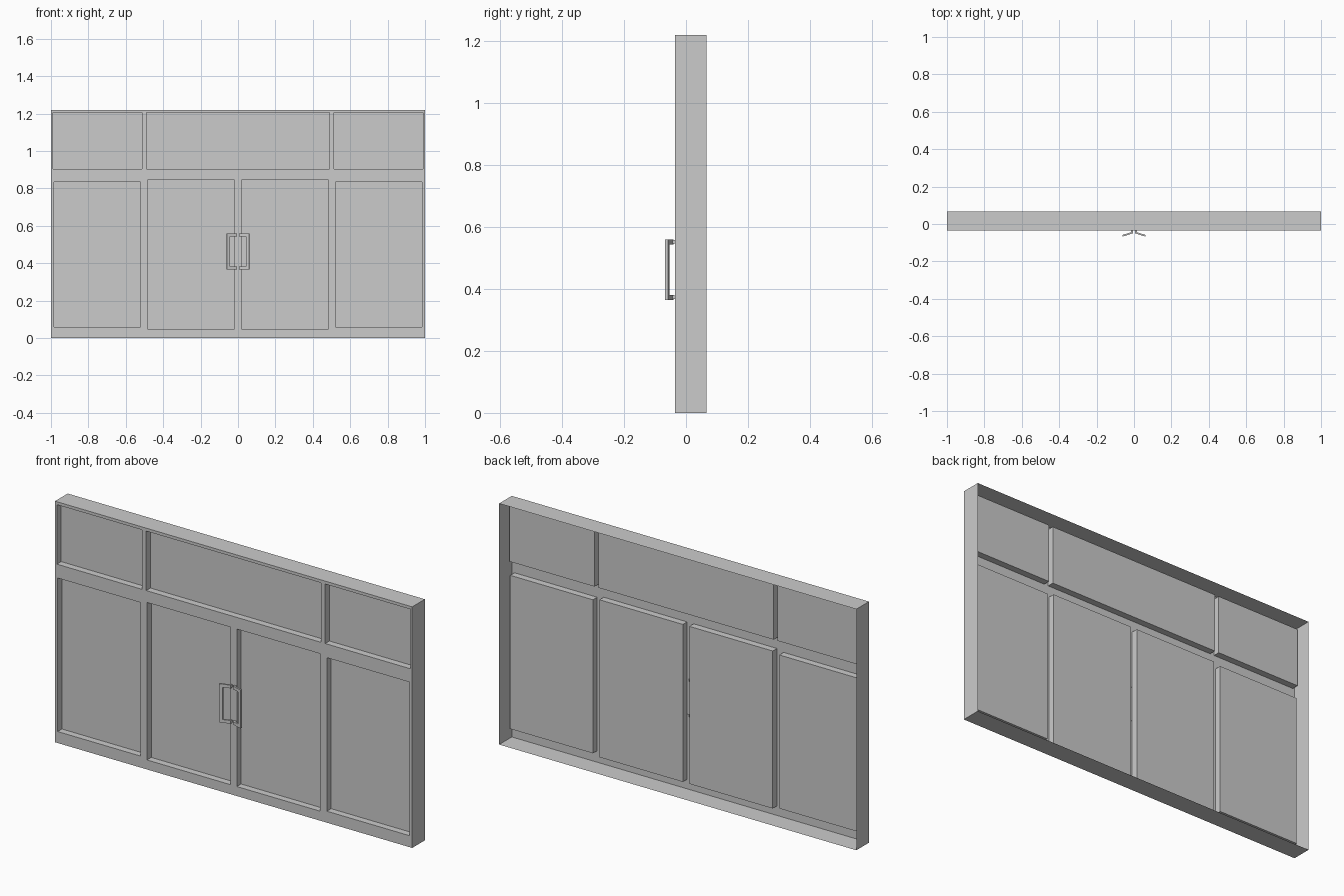
import bpy, bmesh

if "Cube" in bpy.data.objects:
    bpy.data.objects.remove(bpy.data.objects["Cube"])

FRONT, BACK, PANE = -0.035, 0.066, -0.001
HEIGHT = 1.22
OUTER = (-1.0, 1.0, 0.0, HEIGHT)

# openings: x0, x1, z0, z1
top_lights = [(-0.99, -0.513, 0.904, 1.205), (-0.49, 0.49, 0.904, 1.205), (0.513, 0.99, 0.904, 1.205)]
side_windows = [(-0.985, -0.522, 0.058, 0.835), (0.522, 0.985, 0.058, 0.835)]
doors = [(-0.485, -0.018, 0.048, 0.845), (0.018, 0.485, 0.048, 0.845)]
openings = top_lights + side_windows + doors


def finish(name, bm):
    bmesh.ops.remove_doubles(bm, verts=bm.verts, dist=1e-5)
    mesh = bpy.data.meshes.new(name)
    bm.to_mesh(mesh)
    bm.free()
    ob = bpy.data.objects.new(name, mesh)
    bpy.context.collection.objects.link(ob)
    return ob


def quad(bm, pts):
    return bm.faces.new([bm.verts.new(p) for p in pts])


def panel(bm, r, y):
    x0, x1, z0, z1 = r
    quad(bm, [(x0, y, z0), (x1, y, z0), (x1, y, z1), (x0, y, z1)])


def walls(bm, r, ya, yb, inward=False):
    x0, x1, z0, z1 = r
    loop = [(x0, z0), (x1, z0), (x1, z1), (x0, z1)]
    for (ax, az), (bx, bz) in zip(loop, loop[1:] + loop[:1]):
        pts = [(ax, ya, az), (ax, yb, az), (bx, yb, bz), (bx, ya, bz)]
        quad(bm, pts[::-1] if inward else pts)


def prism(bm, profile, z0, z1):
    face = bm.faces.new([bm.verts.new((x, y, z0)) for x, y in profile])
    ext = bmesh.ops.extrude_face_region(bm, geom=[face], use_keep_orig=True)
    top = [v for v in ext["geom"] if isinstance(v, bmesh.types.BMVert)]
    bmesh.ops.translate(bm, verts=top, vec=(0, 0, z1 - z0))


# frame: front sheet with openings, plus the outer rim, open at the back
bm = bmesh.new()
xs = sorted({v for r in openings + [OUTER] for v in r[:2]})
zs = sorted({v for r in openings + [OUTER] for v in r[2:]})
for x0, x1 in zip(xs, xs[1:]):
    for z0, z1 in zip(zs, zs[1:]):
        cx, cz = (x0 + x1) / 2, (z0 + z1) / 2
        if not any(a < cx < b and c < cz < d for a, b, c, d in openings):
            panel(bm, (x0, x1, z0, z1), FRONT)
walls(bm, OUTER, FRONT, BACK)
finish("frame", bm)

# recessed panes
for name, group in (("top_light", top_lights), ("side_window", side_windows), ("door", doors)):
    for r in group:
        bm = bmesh.new()
        walls(bm, r, FRONT, PANE, inward=True)
        panel(bm, r, PANE)
        finish(name, bm)

# pull handles: short posts, slanted arms and an upright grip
post = [(0.006, -0.045), (0.015, -0.045), (0.015, -0.032), (0.006, -0.032)]
arm = [(0.006, -0.050), (0.044, -0.0622), (0.044, -0.0532), (0.006, -0.041)]
grip = [(0.044, -0.0622), (0.060, -0.067), (0.062, -0.058), (0.044, -0.0532)]
for side, name in ((1, "right_handle"), (-1, "left_handle")):
    bm = bmesh.new()
    for z0, z1 in ((0.365, 0.381), (0.544, 0.56)):
        prism(bm, arm, z0, z1)
        prism(bm, post, z0 + 0.002, z1 - 0.002)
    prism(bm, grip, 0.365, 0.56)
    for v in bm.verts:
        v.co.x *= side
    bmesh.ops.recalc_face_normals(bm, faces=bm.faces)
    finish(name, bm)
